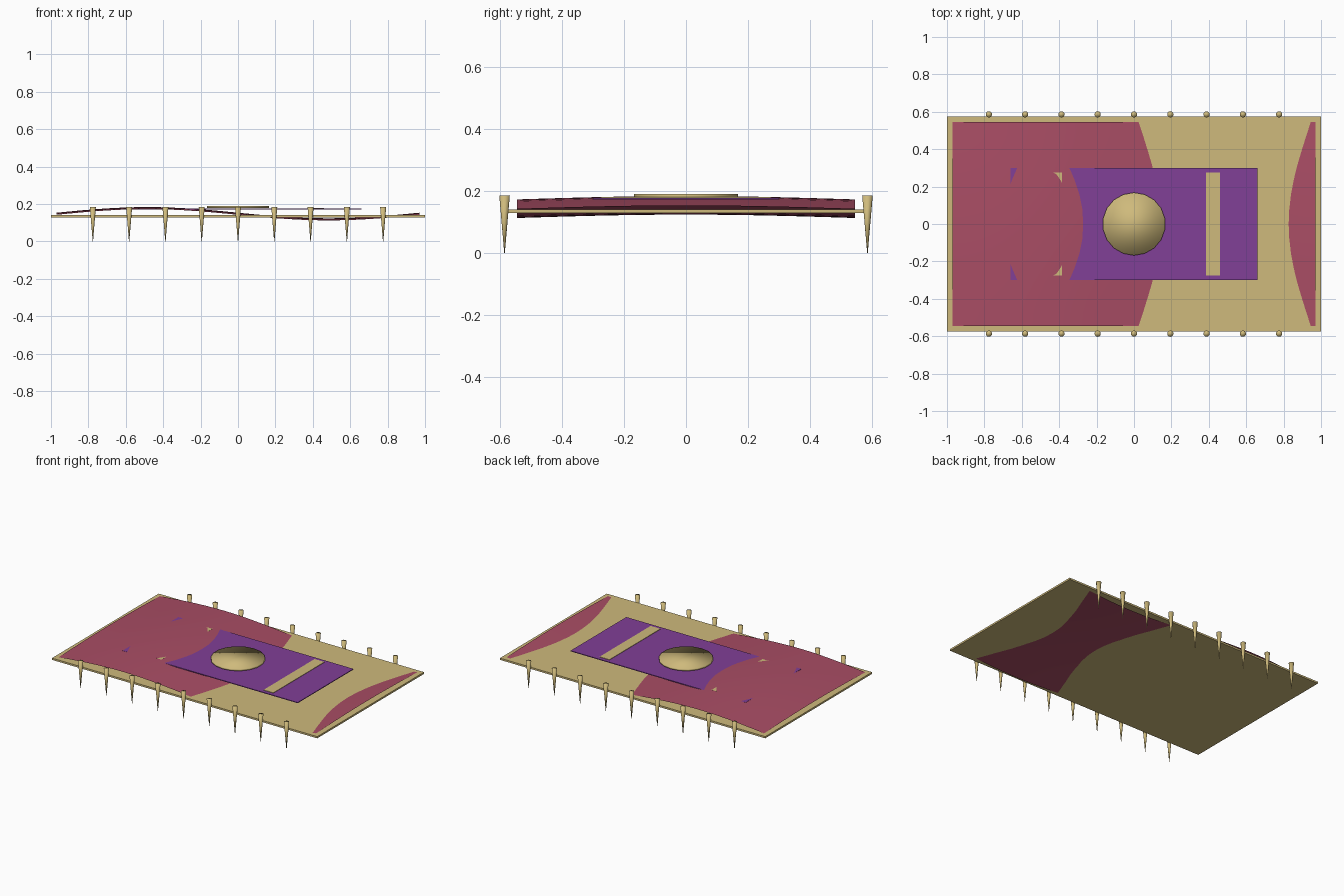
import bpy, bmesh, math

if "Cube" in bpy.data.objects:
    bpy.data.objects.remove(bpy.data.objects["Cube"])


def material(name, rgb):
    m = bpy.data.materials.new(name)
    m.diffuse_color = (*rgb, 1)
    m.use_nodes = True
    m.node_tree.nodes["Principled BSDF"].inputs["Base Color"].default_value = m.diffuse_color
    return m


gold = material("gold", (0.62, 0.49, 0.20))
red = material("red", (0.40, 0.075, 0.13))
purple = material("purple", (0.22, 0.05, 0.31))


def make(name, bm, mat, smooth=False):
    me = bpy.data.meshes.new(name)
    bmesh.ops.recalc_face_normals(bm, faces=bm.faces)
    bm.to_mesh(me)
    bm.free()
    for p in me.polygons:
        p.use_smooth = smooth
    me.materials.append(mat)
    ob = bpy.data.objects.new(name, me)
    bpy.context.collection.objects.link(ob)
    return ob


def slab(name, x, hx, hy, z0, z1, mat):
    bm = bmesh.new()
    bmesh.ops.create_cube(bm, size=2)
    for v in bm.verts:
        v.co = (x + v.co.x * hx, v.co.y * hy, (z0 + z1) / 2 + v.co.z * (z1 - z0) / 2)
    return make(name, bm, mat)


def cone(name, x, y, z0, z1, r0, r1, sides, mat):
    bm = bmesh.new()
    bmesh.ops.create_cone(bm, cap_ends=True, segments=sides,
                          radius1=r0, radius2=r1, depth=z1 - z0)
    bmesh.ops.translate(bm, verts=bm.verts, vec=(x, y, (z0 + z1) / 2))
    return make(name, bm, mat, True)


# Flat gold border
slab("border", 0, 1.0, 0.575, 0.128, 0.14, gold)

# Rippling red cloth, passing through the border
bm = bmesh.new()
bmesh.ops.create_grid(bm, x_segments=28, y_segments=14, size=1)
for v in bm.verts:
    u, w = v.co.x, v.co.y
    v.co = (u * 0.97, w * 0.545,
            0.1424 - 0.03 * math.sin(math.pi * u) + 0.011 * math.cos(math.pi * w / 2))
cloth = make("cloth", bm, red, True)
if cloth.data.polygons[0].normal.z < 0:
    cloth.data.flip_normals()

# Purple centre panel with two gold stripes
slab("panel", 0, 0.66, 0.30, 0.1715, 0.1765, purple)
for s in (-1, 1):
    slab("stripe", s * 0.422, 0.037, 0.275, 0.174, 0.1795, gold)

# Round medallion
cone("medallion", 0, 0, 0.178, 0.190, 0.168, 0.168, 18, gold)

# Tassels along both long edges
for s in (-1, 1):
    for i in range(-4, 5):
        cone("tassel", i * 0.194, s * 0.586, 0, 0.185, 0.001, 0.017, 10, gold)
